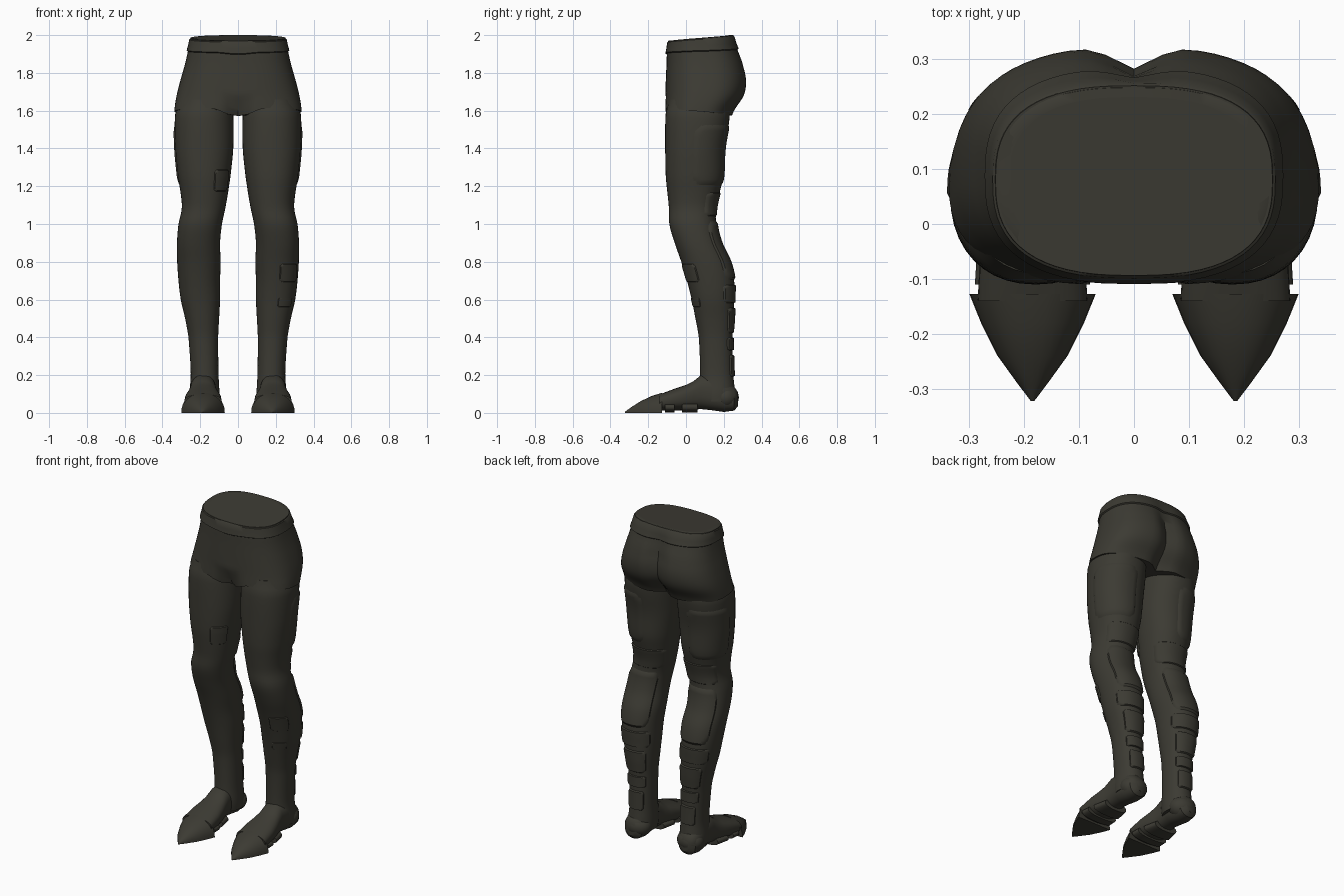
import bpy, bmesh, math
from math import sin, cos, pi, exp, radians
from mathutils import Vector

if "Cube" in bpy.data.objects:
    bpy.data.objects.remove(bpy.data.objects["Cube"], do_unlink=True)

# Single dark olive cloth colour
olive = bpy.data.materials.new("dark olive")
olive.use_nodes = True
olive.diffuse_color = (0.045, 0.043, 0.033, 1)
olive.node_tree.nodes["Principled BSDF"].inputs["Base Color"].default_value = olive.diffuse_color


def make(name, rows, side=1, closed=True, caps=True):
    """Skin a list of point rows, optionally closed around and capped."""
    bm = bmesh.new()
    grid = [[bm.verts.new((side * x, y, z)) for x, y, z in row] for row in rows]
    n = len(grid[0])
    for a, b in zip(grid, grid[1:]):
        for i in range(n if closed else n - 1):
            j = (i + 1) % n
            bm.faces.new((a[i], a[j], b[j], b[i]))
    if caps:
        bm.faces.new(grid[0])
        bm.faces.new(grid[-1])
    bmesh.ops.recalc_face_normals(bm, faces=bm.faces)
    if not closed:
        # open panels must face away from the limb axis
        mid = sum((v.co for v in bm.verts), Vector()) / len(bm.verts)
        axis = Vector((side * 0.185, 0.09, mid.z))
        if sum((f.normal.dot(f.calc_center_median() - axis) for f in bm.faces)) < 0:
            bmesh.ops.reverse_faces(bm, faces=bm.faces)
    mesh = bpy.data.meshes.new(name)
    bm.to_mesh(mesh)
    bm.free()
    mesh.materials.append(olive)
    obj = bpy.data.objects.new(name, mesh)
    bpy.context.collection.objects.link(obj)
    bpy.ops.object.select_all(action='DESELECT')
    obj.select_set(True)
    bpy.context.view_layer.objects.active = obj
    bpy.ops.object.shade_smooth_by_angle(angle=radians(40))
    return obj


def sample(table, z):
    """Smooth lookup in a profile table sorted from high to low."""
    z = min(max(z, table[-1][0]), table[0][0])
    k = next(i for i in range(len(table) - 1) if z >= table[i + 1][0])
    p1, p2 = table[k], table[k + 1]
    p0, p3 = table[max(k - 1, 0)], table[min(k + 2, len(table) - 1)]
    t = (p1[0] - z) / (p1[0] - p2[0])
    return [b + t * (c - a) / 2 + t * t * (a - 2.5 * b + 2 * c - d / 2)
            + t ** 3 * (1.5 * (b - c) + (d - a) / 2)
            for a, b, c, d in zip(p0[1:], p1[1:], p2[1:], p3[1:])]


def power(v, n):
    return math.copysign(abs(v) ** (2 / n), v)


def angles(n):
    return [2 * pi * i / n for i in range(n)]


# Leg profile: height, inner x, outer x, front y, back y
LEG = [(1.66, .04, .305, -.09, .22), (1.58, .025, .333, -.108, .232),
       (1.4, .025, .332, -.11, .205), (1.25, .04, .318, -.107, .197),
       (1.15, .055, .302, -.097, .175), (1.08, .068, .298, -.09, .16),
       (1.0, .085, .315, -.088, .16), (.9, .095, .323, -.06, .185),
       (.8, .092, .322, -.025, .232), (.7, .095, .315, .005, .255),
       (.6, .095, .303, .03, .255), (.5, .1, .28, .05, .252),
       (.4, .105, .262, .068, .245), (.2, .103, .25, .075, .25),
       (.1, .098, .258, .07, .26), (.06, .1, .255, .08, .255)]


def leg_point(a, z, out=0.0):
    x0, x1, y0, y1 = sample(LEG, z)
    return ((x0 + x1) / 2 + ((x1 - x0) / 2 + out) * power(cos(a), 2.2),
            (y0 + y1) / 2 + ((y1 - y0) / 2 + out) * power(sin(a), 2.2), z)


def pad(name, side, a0, a1, z0, z1, thick, n=18):
    """Raised rounded panel that follows the leg surface."""
    rows = []
    for i in range(n + 1):
        v = 2 * i / n - 1
        row = []
        for j in range(n + 1):
            u = 2 * j / n - 1
            lift = min(1, max(0, (1 - u ** 6 - v ** 6) * 2.5)) * (thick + .004) - .004
            a = radians(a0 + (a1 - a0) * (u + 1) / 2)
            row.append(leg_point(a, z0 + (z1 - z0) * (v + 1) / 2, lift))
        rows.append(row)
    make(name, rows, side, closed=False, caps=False)


# Pelvis profile: height, half width, front y, back y
HIP = [(2.02, .248, -.088, .248), (1.92, .264, -.1, .278), (1.85, .28, -.103, .305),
       (1.76, .305, -.107, .323), (1.68, .325, -.11, .31), (1.6, .337, -.114, .258),
       (1.5, .338, -.114, .225)]


def hip_point(a, t, out=0.0, scale=1.0):
    back = (sin(a) + 1) / 2
    top = 1.97 + .03 * back
    crotch = exp(-(cos(a) / .2) ** 2)
    bottom = 1.617 - .042 * back - .045 * crotch * (1 - back)
    z = top + (bottom - top) * t
    hx, y0, y1 = sample(HIP, z)
    x = (hx + out) * power(cos(a), 2.6)
    y = (y1 - y0 + 2 * out) / 2 * power(sin(a), 2.6)
    fold = exp(-(x / .05) ** 2)
    if y > 0:
        y -= fold * (.04 * min(1, t * 2.5) + .06 * max(0, t - .7))
    else:
        y += fold * .22 * max(0, t - .72)
    return x * scale, (y0 + y1) / 2 + y * scale, z


# Pelvis, with a tucked hem, and the waistband with its recessed flat top
ring = angles(64)
hips = [[hip_point(a, i / 20) for a in ring] for i in range(21)]
hips.append([hip_point(a, 1, 0, .93) for a in ring])
make("pelvis", hips)
band = [(0, -.004, .9), (0, 0, .98), (.02, .004, 1), (.1, .005, 1), (.17, .008, 1), (.19, -.004, 1)]
make("waistband", [[hip_point(a, *b) for a in ring] for b in band], caps=False)

# Foot sections: y, half width, bottom z, top z
FOOT = [(.275, .03, .035, .11), (.255, .058, .012, .14), (.2, .07, .005, .18),
        (.13, .07, .015, .2), (.08, .068, .02, .2), (.04, .075, .018, .168),
        (0, .085, .015, .148), (-.06, .096, .012, .128), (-.14, .1, .012, .098)]
TOE = [(-.128, .115, 0, .106), (-.18, .094, 0, .09), (-.24, .064, 0, .062),
       (-.29, .028, 0, .03), (-.323, .003, 0, .006)]


def foot_ring(row, dome, out=0.0, n=32):
    y, w, z0, z1 = row
    pts = []
    for a in angles(n):
        x = .185 + (w + out) * power(cos(a), 2.3)
        if dome:
            z = z0 + (z1 - z0) * max(0, sin(a)) ** .9
        else:
            z = (z0 + z1) / 2 + ((z1 - z0) / 2 + out) * power(sin(a), 2.6)
        pts.append((x, y, z))
    return pts


def foot_strap(name, side, y0, y1):
    rows = [(y0, -.006), (y0, .006), (y1, .006), (y1, -.006)]
    flipped = [(-r[0], *r[1:]) for r in FOOT]
    table = sorted(flipped, reverse=True)
    make(name, [foot_ring((y, sample(table, -y)[0], .008, .05), False, o) for y, o in rows], side)


PADS = [("thigh_pad", -5, 100, 1.2, 1.53, .006), ("knee_back_pad", 25, 160, 1.04, 1.17, .006),
        ("calf_pad", 35, 145, .7, 1.02, .009), ("upper_shin_band", 25, 155, .58, .68, .007),
        ("lower_calf_pad", 40, 140, .42, .56, .008), ("ankle_band", 40, 140, .33, .4, .008),
        ("tendon_pad", 50, 130, .19, .31, .009)]

for label, s in (("left", 1), ("right", -1)):
    heights = [1.66 - i * 1.6 / 64 for i in range(65)]
    make(label + "_leg", [[leg_point(a, z) for a in angles(40)] for z in heights], s)
    for name, *spec in PADS:
        pad(label + "_" + name, s, *spec)
    make(label + "_foot", [foot_ring(r, False) for r in FOOT], s)
    make(label + "_toe_cap", [foot_ring(r, True) for r in TOE], s)
    foot_strap(label + "_arch_strap", s, .06, -.02)
    foot_strap(label + "_ball_strap", s, -.06, -.11)
    # Rounded heel cup
    cup = [[(.18 + .082 * sin(p) * cos(a), .21 + .07 * sin(p) * sin(a), .082 + .066 * cos(p))
            for a in angles(24)] for p in [pi * (i + .3) / 12.6 for i in range(13)]]
    make(label + "_heel_cup", cup, s)

# Patches that appear on one leg only
pad("right_thigh_patch", -1, -155, -110, 1.17, 1.29, .006)
pad("left_shin_patch", 1, -85, -25, .69, .79, .006)
pad("left_lower_shin_patch", 1, -85, -35, .56, .61, .004)
